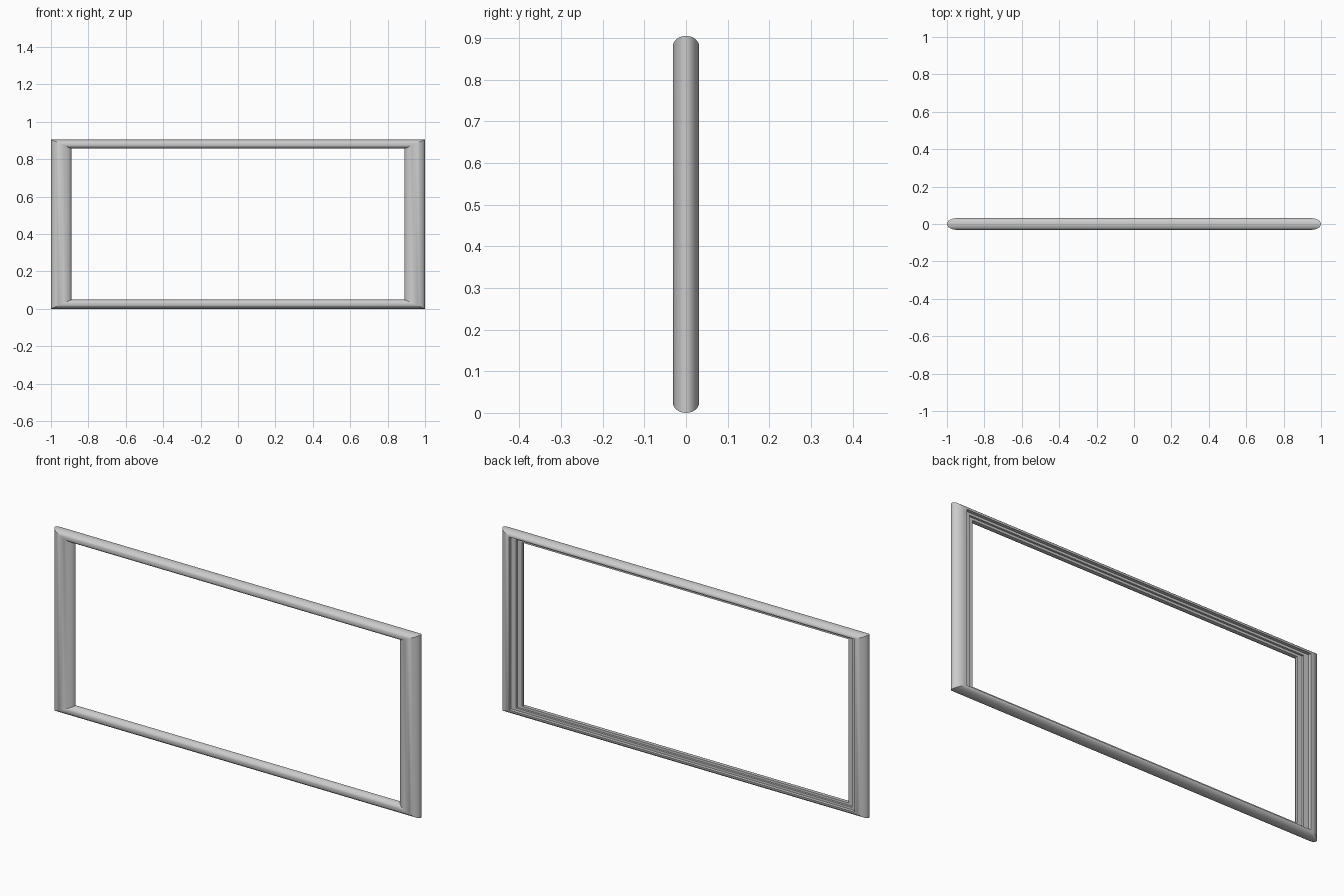
import bpy, bmesh, math

if "Cube" in bpy.data.objects:
    bpy.data.objects.remove(bpy.data.objects["Cube"])

W, H = 1.0, 0.905           # half width, full height
SX, SZ, D = 0.11, 0.049, 0.0315  # stile width, rail height, half depth

# Moulding section (u: 0 outer edge .. 1 opening, y): oval with a stepped rebate at the back
N = 24
profile = []
for i in range(N * 3 // 4 + 1):
    a = math.pi / 2 + i * 2 * math.pi / N    # back -> outer -> front -> inner
    profile.append((0.5 + 0.5 * math.cos(a), D * math.sin(a)))
profile += [(0.98, 0.006), (0.74, 0.006), (0.74, 0.016), (0.5, 0.016)]

# Sweep the section around four mitred corners
bm = bmesh.new()
rings = []
for sx, top in ((-1, 0), (1, 0), (1, 1), (-1, 1)):
    rings.append([bm.verts.new((sx * (W - u * SX), y, H - u * SZ if top else u * SZ))
                  for u, y in profile])
n = len(profile)
for k in range(4):
    a, b = rings[k], rings[(k + 1) % 4]
    for i in range(n):
        j = (i + 1) % n
        bm.faces.new((a[i], a[j], b[j], b[i]))
bmesh.ops.recalc_face_normals(bm, faces=bm.faces)
mesh = bpy.data.meshes.new("picture_frame")
bm.to_mesh(mesh)
bm.free()
frame = bpy.data.objects.new("picture_frame", mesh)
bpy.context.collection.objects.link(frame)
bpy.context.view_layer.objects.active = frame
frame.select_set(True)
bpy.ops.object.shade_smooth_by_angle(angle=math.radians(30))
